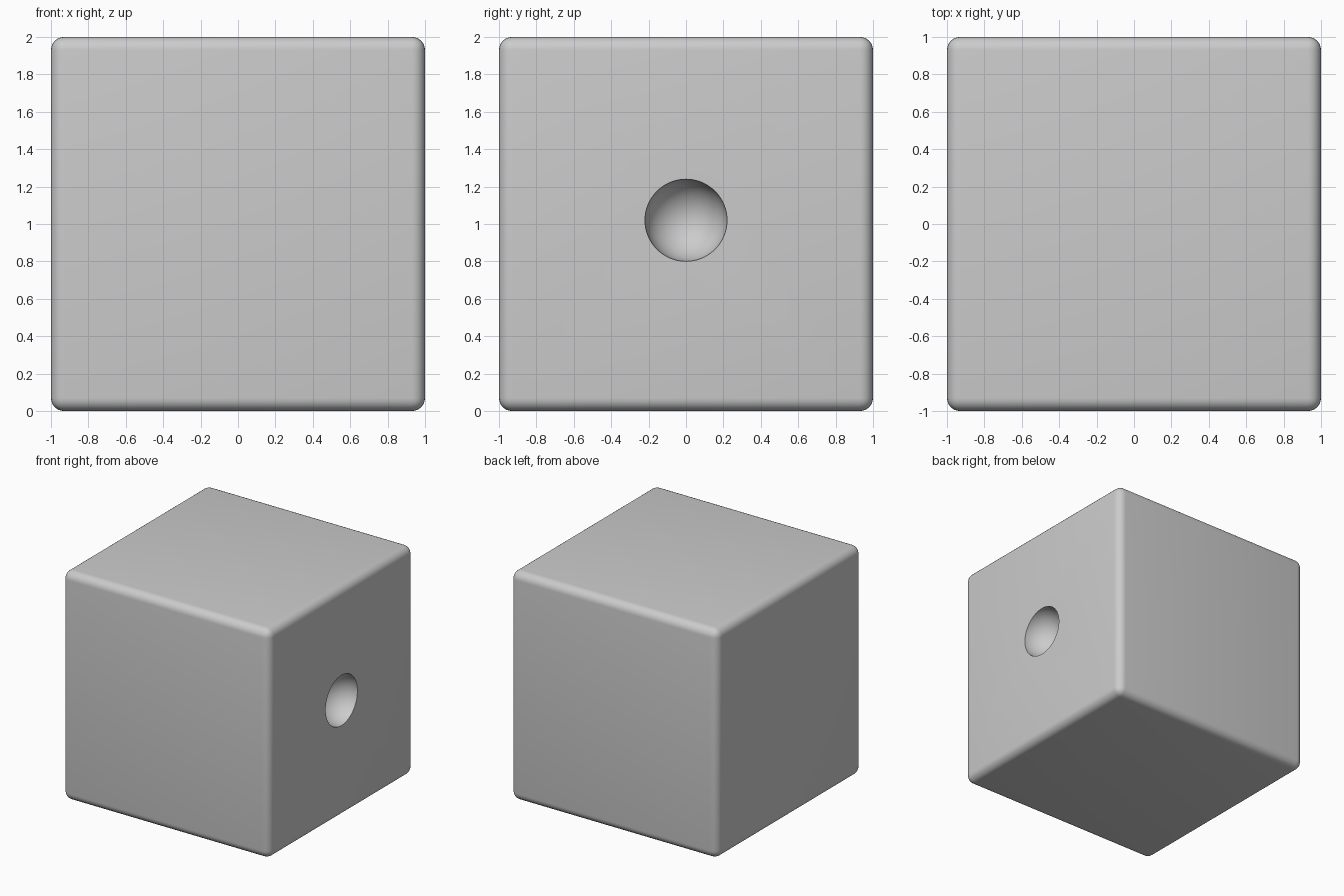
import bpy, math

if "Cube" in bpy.data.objects:
    bpy.data.objects.remove(bpy.data.objects["Cube"])

# rounded die body
bpy.ops.mesh.primitive_cube_add(size=2, location=(0, 0, 1))
body = bpy.context.object
body.name = "die_body"
bevel = body.modifiers.new("rounded_edges", 'BEVEL')
bevel.width = 0.07
bevel.segments = 6

# spherical cutter for the single pip on the right face
bpy.ops.mesh.primitive_uv_sphere_add(segments=64, ring_count=32, radius=0.22,
                                     location=(1.01, 0, 1.02),
                                     rotation=(0, math.pi / 2, 0))
cutter = bpy.context.object
cutter.name = "pip_cutter"
cutter.hide_render = True

cut = body.modifiers.new("pip", 'BOOLEAN')
cut.operation = 'DIFFERENCE'
cut.solver = 'EXACT'
cut.object = cutter

# apply the cuts, then remove the helper
bpy.ops.object.select_all(action='DESELECT')
body.select_set(True)
bpy.context.view_layer.objects.active = body
for name in ("rounded_edges", "pip"):
    bpy.ops.object.modifier_apply(modifier=name)
bpy.data.objects.remove(cutter, do_unlink=True)
bpy.ops.object.shade_smooth_by_angle(angle=math.radians(30))
